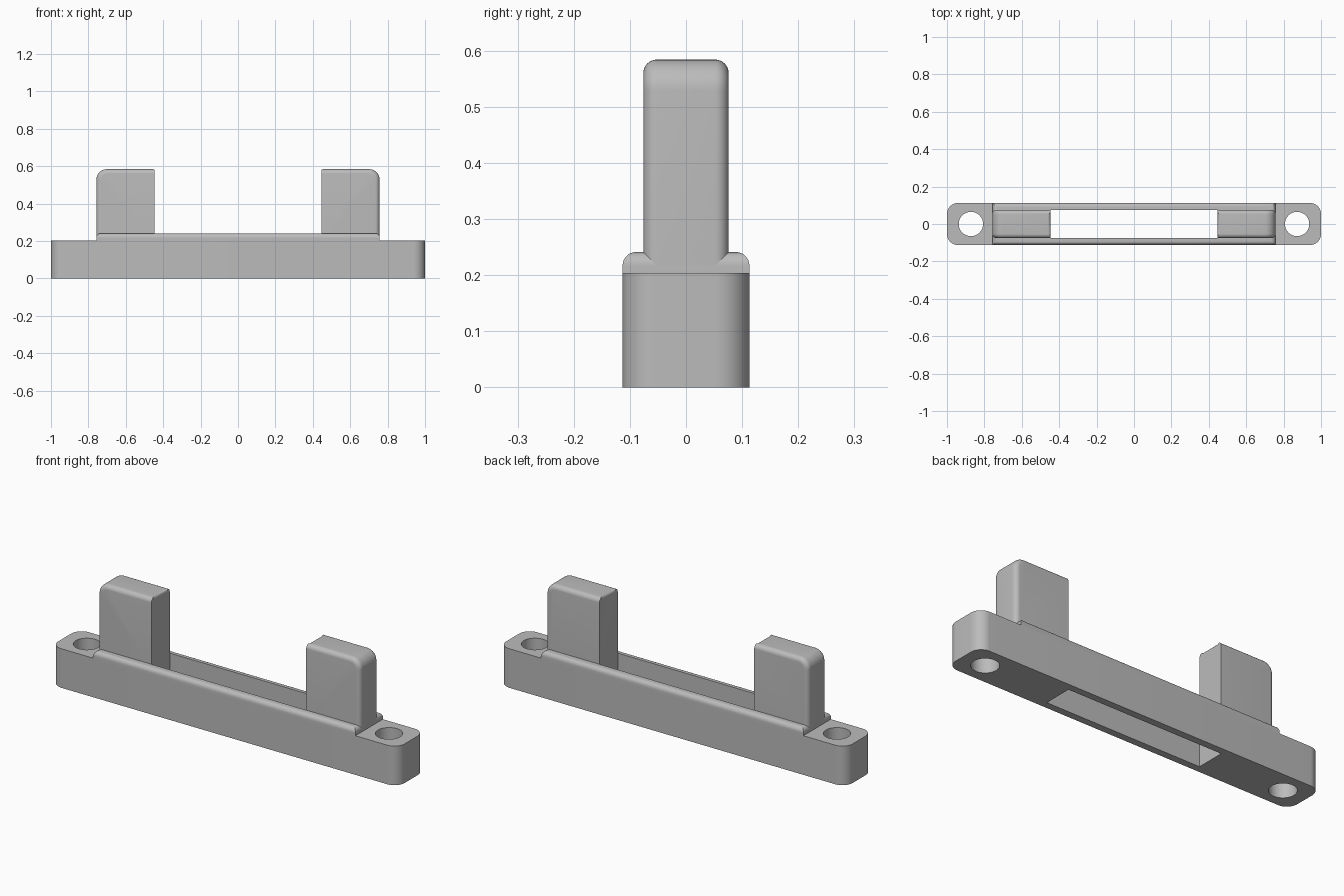
import bpy
import bmesh
from mathutils import Matrix, Vector

if "Cube" in bpy.data.objects:
    bpy.data.objects.remove(bpy.data.objects["Cube"], do_unlink=True)

# One plain grey
grey = bpy.data.materials.new("plain grey")
grey.use_nodes = True
colour = (0.5, 0.5, 0.5, 1)
grey.diffuse_color = colour
grey.node_tree.nodes["Principled BSDF"].inputs["Base Color"].default_value = colour


def box_mesh(lo, hi):
    bm = bmesh.new()
    lo, hi = Vector(lo), Vector(hi)
    bmesh.ops.create_cube(bm, size=1, matrix=Matrix.Translation((lo + hi) / 2)
                          @ Matrix.Diagonal((*(hi - lo), 1)))
    return bm


def round_edges(bm, rule, radius, segments=8):
    """Round the edges whose middle and direction meet the rule."""
    edges = [e for e in bm.edges
             if rule((e.verts[0].co + e.verts[1].co) / 2,
                     (e.verts[1].co - e.verts[0].co).normalized())]
    bmesh.ops.bevel(bm, geom=edges, offset=radius, offset_type='OFFSET',
                    segments=segments, profile=0.5, affect='EDGES')


def finish(bm, name):
    bmesh.ops.recalc_face_normals(bm, faces=bm.faces)
    mesh = bpy.data.meshes.new(name)
    bm.to_mesh(mesh)
    bm.free()
    mesh.materials.append(grey)
    obj = bpy.data.objects.new(name, mesh)
    bpy.context.collection.objects.link(obj)
    return obj


def cut(obj, cutters):
    for cutter in cutters:
        mod = obj.modifiers.new("cut " + cutter.name, 'BOOLEAN')
        mod.operation, mod.solver, mod.object = 'DIFFERENCE', 'EXACT', cutter
    bpy.context.view_layer.update()
    graph = bpy.context.evaluated_depsgraph_get()
    mesh = bpy.data.meshes.new_from_object(obj.evaluated_get(graph))
    obj.modifiers.clear()
    obj.data = mesh


BASE_TOP, RAIL_TOP, TAB_TOP = 0.204, 0.241, 0.584
HALF_Y, TAB_Y = 0.113, 0.076
END, INNER = 0.757, 0.447

# Cutters: long central slot and two screw holes
slot = finish(box_mesh((-INNER, -TAB_Y, -0.1), (INNER, TAB_Y, 0.5)), "slot_cutter")
holes = []
for side, label in ((1, "left"), (-1, "right")):
    bm = bmesh.new()
    bmesh.ops.create_cone(bm, cap_ends=True, segments=48, radius1=0.065, radius2=0.065,
                          depth=1, matrix=Matrix.Translation((side * 0.872, 0, 0)))
    holes.append(finish(bm, label + "_hole_cutter"))

# Base bar with rounded corners
bm = box_mesh((-1, -HALF_Y, 0), (1, HALF_Y, BASE_TOP))
round_edges(bm, lambda m, d: abs(d.z) > 0.9, 0.06, 12)
base = finish(bm, "base_bar")
cut(base, [slot] + holes)

# Raised rails along both sides of the slot
bm = box_mesh((-END, -HALF_Y, BASE_TOP), (END, HALF_Y, RAIL_TOP))
round_edges(bm, lambda m, d: m.z > RAIL_TOP - 0.001, 0.024)
rails = finish(bm, "raised_rails")
cut(rails, [slot])

# Upright tabs, rounded most at the outer top edge
tabs = []
for side, label in ((1, "left"), (-1, "right")):
    bm = box_mesh((INNER, -TAB_Y, BASE_TOP), (END, TAB_Y, TAB_TOP))
    round_edges(bm, lambda m, d: m.z > TAB_TOP - 0.001 and m.x > END - 0.001, 0.055, 10)
    round_edges(bm, lambda m, d: m.z > BASE_TOP + 0.01 and m.x > INNER + 0.001
                and abs(m.y) > TAB_Y - 0.001, 0.024)
    round_edges(bm, lambda m, d: m.z > TAB_TOP - 0.001 and m.x < INNER + 0.001
                and abs(d.y) > 0.9, 0.014, 4)
    bmesh.ops.scale(bm, vec=(side, 1, 1), verts=bm.verts)
    tabs.append(finish(bm, label + "_tab"))

for cutter in [slot] + holes:
    cutter.hide_render = True
    cutter.hide_viewport = True

# Smooth curved faces, keeping edges sharp
for obj in [base, rails] + tabs:
    bpy.ops.object.select_all(action='DESELECT')
    obj.select_set(True)
    bpy.context.view_layer.objects.active = obj
    bpy.ops.object.shade_smooth_by_angle(angle=0.5)
